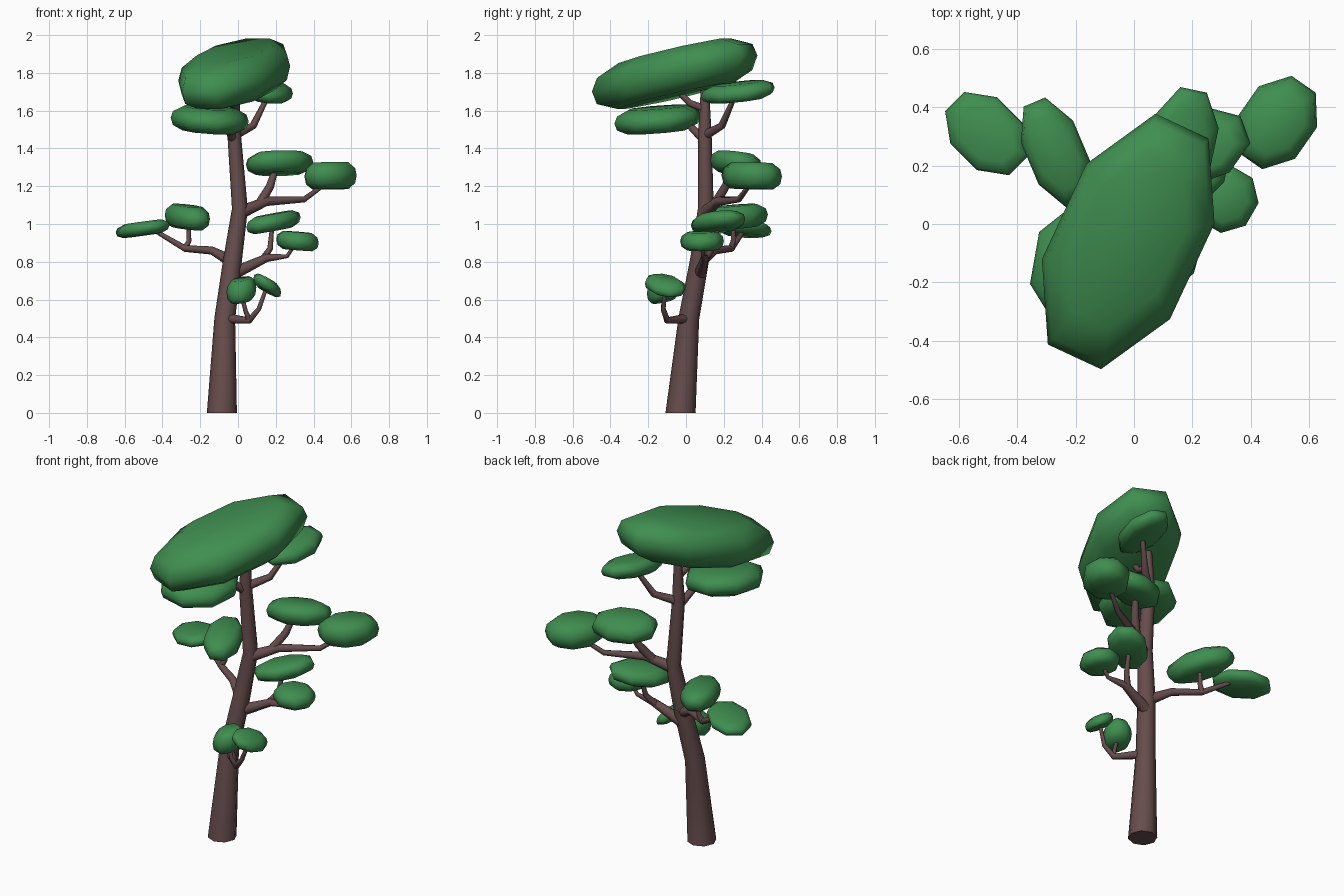
import bpy, bmesh, math

cube = bpy.data.objects.get("Cube")
if cube:
    bpy.data.objects.remove(cube, do_unlink=True)


def material(name, colour):
    mat = bpy.data.materials.new(name)
    mat.use_nodes = True
    mat.diffuse_color = colour
    shader = mat.node_tree.nodes["Principled BSDF"]
    shader.inputs["Base Color"].default_value = colour
    shader.inputs["Roughness"].default_value = 0.9
    return mat


bark = material("bark brown", (0.135, 0.073, 0.073, 1))
leaf = material("leaf green", (0.05, 0.27, 0.08, 1))


def finish(name, mesh, mat, angle):
    obj = bpy.data.objects.new(name, mesh)
    bpy.context.collection.objects.link(obj)
    mesh.materials.clear()
    mesh.materials.append(mat)
    bpy.ops.object.select_all(action="DESELECT")
    obj.select_set(True)
    bpy.context.view_layer.objects.active = obj
    bpy.ops.object.shade_smooth_by_angle(angle=math.radians(angle))
    return obj


def limb(name, points, radii):
    """Eight-sided tapering tube along a path."""
    curve = bpy.data.curves.new(name, "CURVE")
    curve.dimensions = "3D"
    curve.bevel_depth = 1
    curve.bevel_resolution = 2
    curve.use_fill_caps = True
    spline = curve.splines.new("POLY")
    spline.points.add(len(points) - 1)
    for p, co, r in zip(spline.points, points, radii):
        p.co = (*co, 1)
        p.radius = r
    helper = bpy.data.objects.new(name + " path", curve)
    bpy.context.collection.objects.link(helper)
    bpy.context.view_layer.update()
    graph = bpy.context.evaluated_depsgraph_get()
    mesh = bpy.data.meshes.new_from_object(helper.evaluated_get(graph))
    bpy.data.objects.remove(helper, do_unlink=True)
    bpy.data.curves.remove(curve)
    mesh.name = name
    return finish(name, mesh, bark, 50)


# Ring scale and height of a leaf pad, bottom to top
PAD = [(0.7, -1), (0.94, -0.6), (1, 0), (0.94, 0.55), (0.68, 1)]
SIDES = 8


def leaf_pad(name, centre, length, width, half, yaw, slope):
    """Flattened, tilted faceted cushion with an oval outline."""
    bm = bmesh.new()
    cy, sy = math.cos(math.radians(yaw)), math.sin(math.radians(yaw))
    rings = []
    for scale, height in PAD:
        ring = []
        for i in range(SIDES):
            t = math.tau * (i + 0.5) / SIDES
            u = 1.05 * length * scale * math.cos(t)
            v = 1.05 * width * scale * math.sin(t)
            x, y = u * cy - v * sy, u * sy + v * cy
            z = height * half + slope[0] * x + slope[1] * y
            ring.append(bm.verts.new((centre[0] + x, centre[1] + y, centre[2] + z)))
        rings.append(ring)
    for low, high in zip(rings, rings[1:]):
        for i in range(SIDES):
            j = (i + 1) % SIDES
            bm.faces.new((low[i], low[j], high[j], high[i]))
    bm.faces.new(rings[0][::-1])
    bm.faces.new(rings[-1])
    mesh = bpy.data.meshes.new(name)
    bm.to_mesh(mesh)
    bm.free()
    return finish(name, mesh, leaf, 65)


# Trunk
limb("trunk",
     [(-.085, -.028, 0), (-.085, -.028, .01), (-.07, .015, .5), (-.03, .07, .8),
      (.01, .105, 1.08), (-.02, .1, 1.47), (-.015, .1, 1.75)],
     [.08, .079, .055, .05, .042, .036, .02])

# Main branches and their forks
limb("low_branch", [(-.06, .01, .5), (.06, -.1, .49), (.11, -.12, .55), (.15, -.11, .66)],
     [.027, .018, .013, .01])
limb("low_fork", [(.06, -.1, .49), (.04, -.12, .54), (.02, -.12, .62)], [.015, .012, .01])
limb("left_branch", [(-.02, .075, .74), (.15, .1, .82), (.26, .09, .83), (.3, .09, .89)],
     [.034, .022, .011, .01])
limb("left_fork", [(.13, .1, .81), (.17, .14, .87), (.18, .17, .98)], [.02, .015, .011])
limb("right_branch", [(-.03, .075, .8), (-.14, .15, .86), (-.28, .24, .87), (-.45, .31, .97)],
     [.034, .022, .018, .011])
limb("right_fork", [(-.28, .24, .87), (-.26, .25, .91), (-.26, .25, 1)], [.018, .014, .011])
limb("upper_branch", [(.01, .1, 1.06), (.15, .17, 1.12), (.35, .28, 1.13), (.46, .34, 1.21)],
     [.036, .025, .016, .011])
limb("upper_fork", [(.11, .15, 1.1), (.17, .21, 1.2), (.2, .25, 1.3)], [.026, .022, .015])
limb("back_branch", [(-.02, .1, 1.47), (.08, .19, 1.52), (.16, .26, 1.68)], [.028, .02, .012])
limb("front_branch", [(-.02, .1, 1.44), (-.06, .02, 1.52), (-.12, -.08, 1.55)],
     [.025, .02, .013])
limb("crown_branch", [(-.015, .1, 1.61), (-.02, .02, 1.64), (-.04, -.06, 1.72)],
     [.02, .018, .014])

# Crown and leaf pads
leaf_pad("crown", (-.02, -.06, 1.797), .45, .25, .12, 65, (.09, .2))
leaf_pad("crown_front_pad", (-.15, -.15, 1.553), .225, .2, .064, 80, (-.07, .08))
leaf_pad("crown_back_pad", (.165, .275, 1.7), .195, .115, .046, 78, (-.12, .12))
leaf_pad("upper_inner_pad", (.22, .265, 1.322), .177, .123, .057, 20, (.05, -.13))
leaf_pad("upper_outer_pad", (.49, .348, 1.255), .165, .126, .07, 55, (.02, -.03))
leaf_pad("left_inner_pad", (.188, .17, 1.01), .165, .108, .045, 45, (.17, .03))
leaf_pad("left_outer_pad", (.315, .085, .91), .112, .107, .048, 60, (-.08, .02))
leaf_pad("right_inner_pad", (-.268, .245, 1.037), .194, .1, .06, -67, (-.07, .06))
leaf_pad("right_outer_pad", (-.505, .31, .975), .16, .116, .036, -45, (.13, -.02))
leaf_pad("low_inner_pad", (.018, -.12, .65), .084, .074, .059, 70, (.15, .2))
leaf_pad("low_outer_pad", (.155, -.11, .675), .108, .066, .036, 75, (-.5, -.08))
